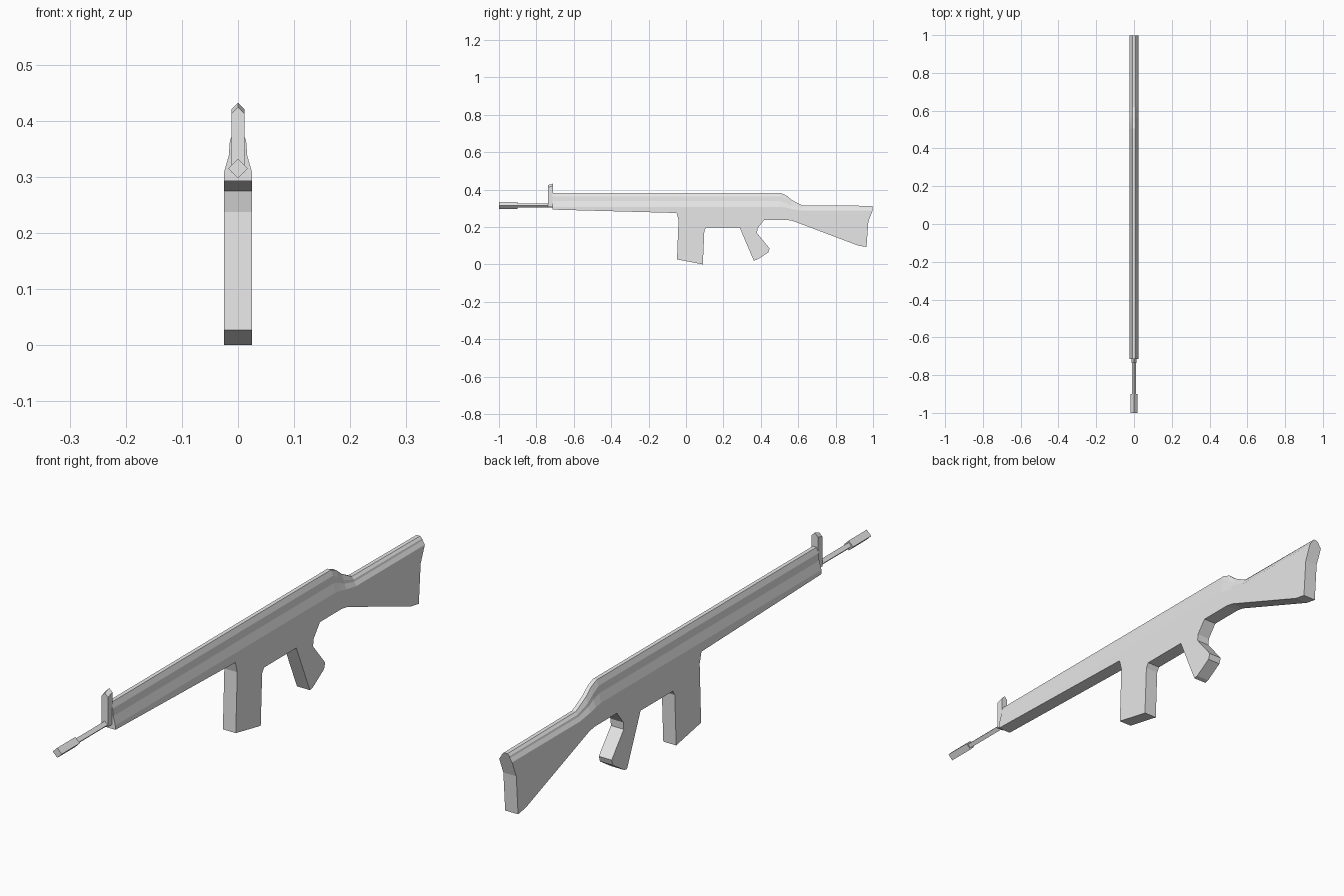
import bpy, bmesh
from math import cos, sin, pi

cube = bpy.data.objects.get("Cube")
if cube:
    bpy.data.objects.remove(cube, do_unlink=True)

grey = bpy.data.materials.new("plain grey")
grey.use_nodes = True
grey.diffuse_color = (0.8, 0.8, 0.8, 1)
grey.node_tree.nodes["Principled BSDF"].inputs["Base Color"].default_value = (0.8, 0.8, 0.8, 1)


def finish(name, bm):
    bmesh.ops.recalc_face_normals(bm, faces=bm.faces)
    mesh = bpy.data.meshes.new(name)
    bm.to_mesh(mesh)
    bm.free()
    mesh.materials.append(grey)
    obj = bpy.data.objects.new(name, mesh)
    bpy.context.collection.objects.link(obj)
    return obj


def diamond_tube(name, y0, y1, radius, z):
    """Four-sided tube along y, standing on its edge."""
    bm = bmesh.new()
    rings = [[bm.verts.new((radius * cos(k * pi / 2), y, z + radius * sin(k * pi / 2)))
              for k in range(4)] for y in (y0, y1)]
    for k in range(4):
        n = (k + 1) % 4
        bm.faces.new((rings[0][k], rings[0][n], rings[1][n], rings[1][k]))
    for ring in rings:
        bm.faces.new(ring)
    return finish(name, bm)


# Body: flat-sided outline with a chamfered spine lofted along the top
HALF = 0.025
underside = [
    (-0.714, 0.293), (-0.05, 0.275),
    (-0.04, 0.237), (-0.048, 0.027), (0.09, 0.0), (0.098, 0.18), (0.108, 0.197),   # magazine
    (0.287, 0.197), (0.362, 0.021), (0.378, 0.024), (0.44, 0.064), (0.447, 0.085),  # grip
    (0.38, 0.167), (0.382, 0.192), (0.418, 0.238), (0.54, 0.238), (0.57, 0.233),
    (0.922, 0.10), (0.965, 0.093), (0.975, 0.23),                                # stock
]
# y, then the heights of the four chamfer lines from side to top
stations = [
    (-0.714, 0.308, 0.338, 0.364, 0.383),
    (0.505, 0.308, 0.338, 0.364, 0.383),
    (0.535, 0.303, 0.328, 0.347, 0.370),
    (0.565, 0.296, 0.314, 0.325, 0.345),
    (0.62, 0.287, 0.300, 0.307, 0.316),
    (0.998, 0.287, 0.300, 0.306, 0.313),
]
widths = (HALF, 0.0165, 0.0145, 0.007)

bm = bmesh.new()
low, spine = {}, {}
for s in (-1, 1):
    low[s] = [bm.verts.new((s * HALF, y, z)) for y, z in underside]
    spine[s] = [[bm.verts.new((s * w, st[0], z)) for w, z in zip(widths, st[1:])]
                for st in stations]
    bm.faces.new(low[s] + [ring[0] for ring in reversed(spine[s])])
    for a, b in zip(spine[s], spine[s][1:]):
        for k in range(3):
            bm.faces.new((a[k], a[k + 1], b[k + 1], b[k]))
for i in range(len(underside) - 1):
    bm.faces.new((low[-1][i], low[-1][i + 1], low[1][i + 1], low[1][i]))
for i in range(len(stations) - 1):
    bm.faces.new((spine[-1][i][3], spine[1][i][3], spine[1][i + 1][3], spine[-1][i + 1][3]))
for end in (0, -1):
    bm.faces.new([low[-1][end]] + spine[-1][end] + spine[1][end][::-1] + [low[1][end]])
finish("body_and_stock", bm)

# Front sight: thin post with a peaked top
bm = bmesh.new()
post = [(-0.012, 0.308), (0.012, 0.308), (0.012, 0.42), (0, 0.432), (-0.012, 0.42)]
front = [bm.verts.new((x, -0.737, z - (0.008 if z > 0.4 else 0))) for x, z in post]
back = [bm.verts.new((x, -0.712, z)) for x, z in post]
bm.faces.new(front)
bm.faces.new(back)
for k in range(5):
    n = (k + 1) % 5
    bm.faces.new((front[k], front[n], back[n], back[k]))
finish("front_sight", bm)

# Barrel and muzzle
diamond_tube("barrel", -0.91, -0.70, 0.011, 0.315)
diamond_tube("muzzle", -1.0, -0.9, 0.0175, 0.315)
